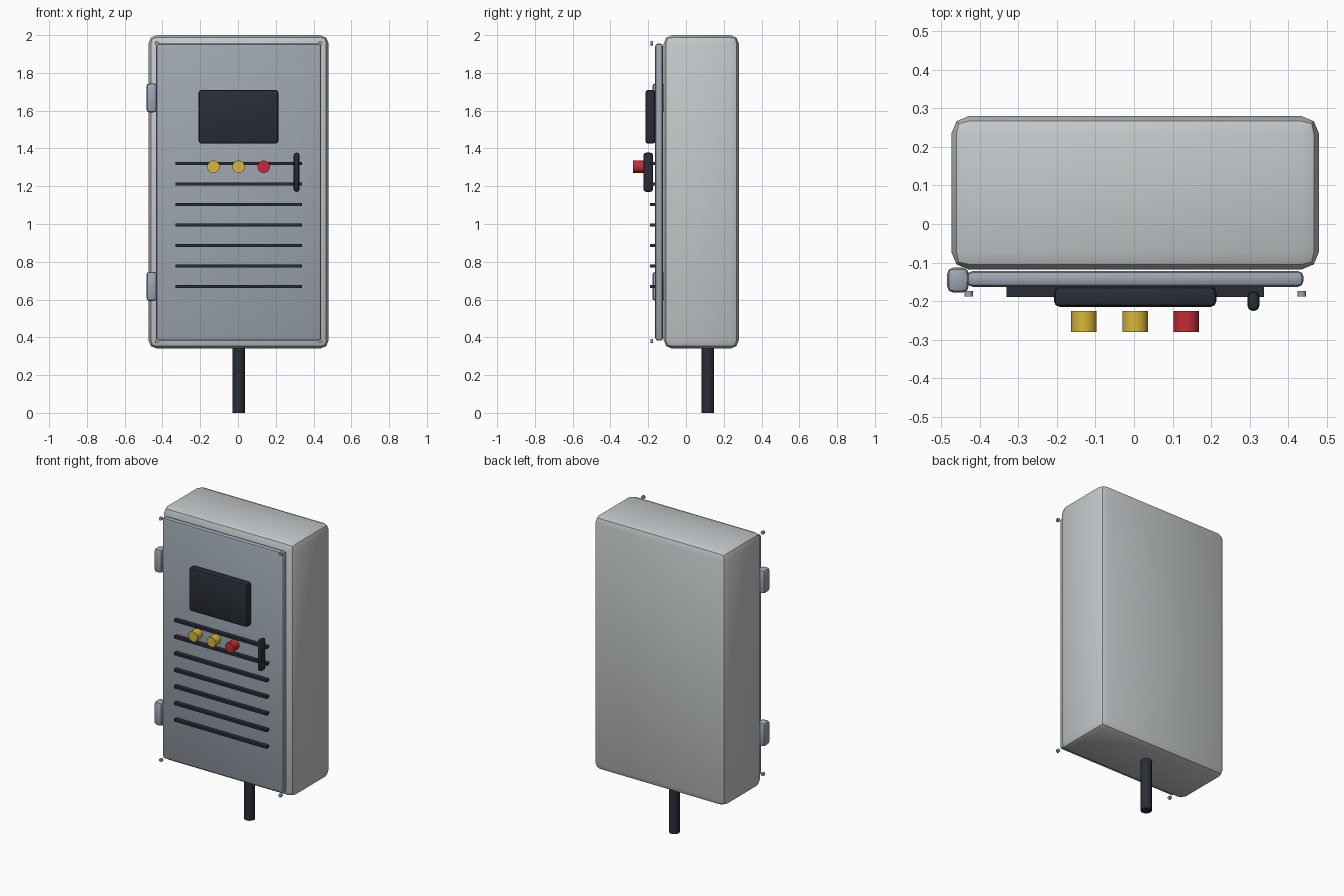
import bpy
import math

default = bpy.data.objects.get("Cube")
if default:
    bpy.data.objects.remove(default, do_unlink=True)


def material(name, r, g, b):
    mat = bpy.data.materials.new(name)
    mat.use_nodes = True
    mat.diffuse_color = (r, g, b, 1)
    mat.node_tree.nodes["Principled BSDF"].inputs["Base Color"].default_value = (r, g, b, 1)
    return mat


SHELL = material("shell_grey", 0.55, 0.58, 0.59)
DOOR = material("door_grey", 0.34, 0.38, 0.44)
DARK = material("dark_plastic", 0.022, 0.027, 0.036)
YELLOW = material("yellow_plastic", 0.68, 0.48, 0.04)
RED = material("red_plastic", 0.55, 0.025, 0.035)


def finish(name, mat):
    obj = bpy.context.object
    obj.name = name
    obj.data.materials.append(mat)
    bpy.ops.object.shade_smooth_by_angle(angle=math.radians(30))
    return obj


def box(name, mat, xs, ys, zs, bevel=0.0):
    """Box given by its extents on each axis, with a rounded two-step edge."""
    spans = (xs, ys, zs)
    bpy.ops.mesh.primitive_cube_add(size=1, location=[sum(s) / 2 for s in spans])
    bpy.context.object.scale = [s[1] - s[0] for s in spans]
    bpy.ops.object.transform_apply(location=False, rotation=False, scale=True)
    if bevel:
        mod = bpy.context.object.modifiers.new("rounded_edges", "BEVEL")
        mod.width = bevel
        mod.segments = 2
        bpy.ops.object.modifier_apply(modifier=mod.name)
    return finish(name, mat)


def cylinder(name, mat, radius, length, location, forward=True):
    bpy.ops.mesh.primitive_cylinder_add(
        vertices=20, radius=radius, depth=length, location=location,
        rotation=(math.pi / 2 if forward else 0, 0, 0))
    return finish(name, mat)


# Cabinet shell, door and support pole
box("cabinet_body", SHELL, (-0.474, 0.48), (-0.118, 0.28), (0.34, 2.0), 0.045)
box("door", DOOR, (-0.434, 0.44), (-0.163, -0.122), (0.382, 1.955), 0.015)
cylinder("support_pole", DARK, 0.033, 0.38, (0.003, 0.116, 0.19), forward=False)

# Screen and handle
box("screen", DARK, (-0.208, 0.214), (-0.215, -0.162), (1.425, 1.71), 0.015)
box("door_handle", DARK, (0.294, 0.326), (-0.226, -0.174), (1.17, 1.378), 0.015)

# Vent slats
for i in range(7):
    z = 1.32 - i * 0.1085
    box(f"vent_slat_{i + 1}", DARK, (-0.331, 0.338), (-0.19, -0.163), (z - 0.008, z + 0.008))

# Push buttons
for i, mat in enumerate((YELLOW, YELLOW, RED)):
    cylinder(f"button_{i + 1}", mat, 0.033, 0.054, (0.003 + (i - 1) * 0.133, -0.253, 1.303))

# Hinges along the right edge of the door
for label, z in (("upper", 1.668), ("lower", 0.67)):
    box(f"{label}_hinge", DOOR, (-0.485, -0.429), (-0.178, -0.113), (z - 0.077, z + 0.077), 0.016)

# Corner screws
for side, x in (("right", -0.429), ("left", 0.435)):
    for level, z in (("top", 1.957), ("bottom", 0.38)):
        cylinder(f"{level}_{side}_screw", DOOR, 0.011, 0.015, (x, -0.181, z))
